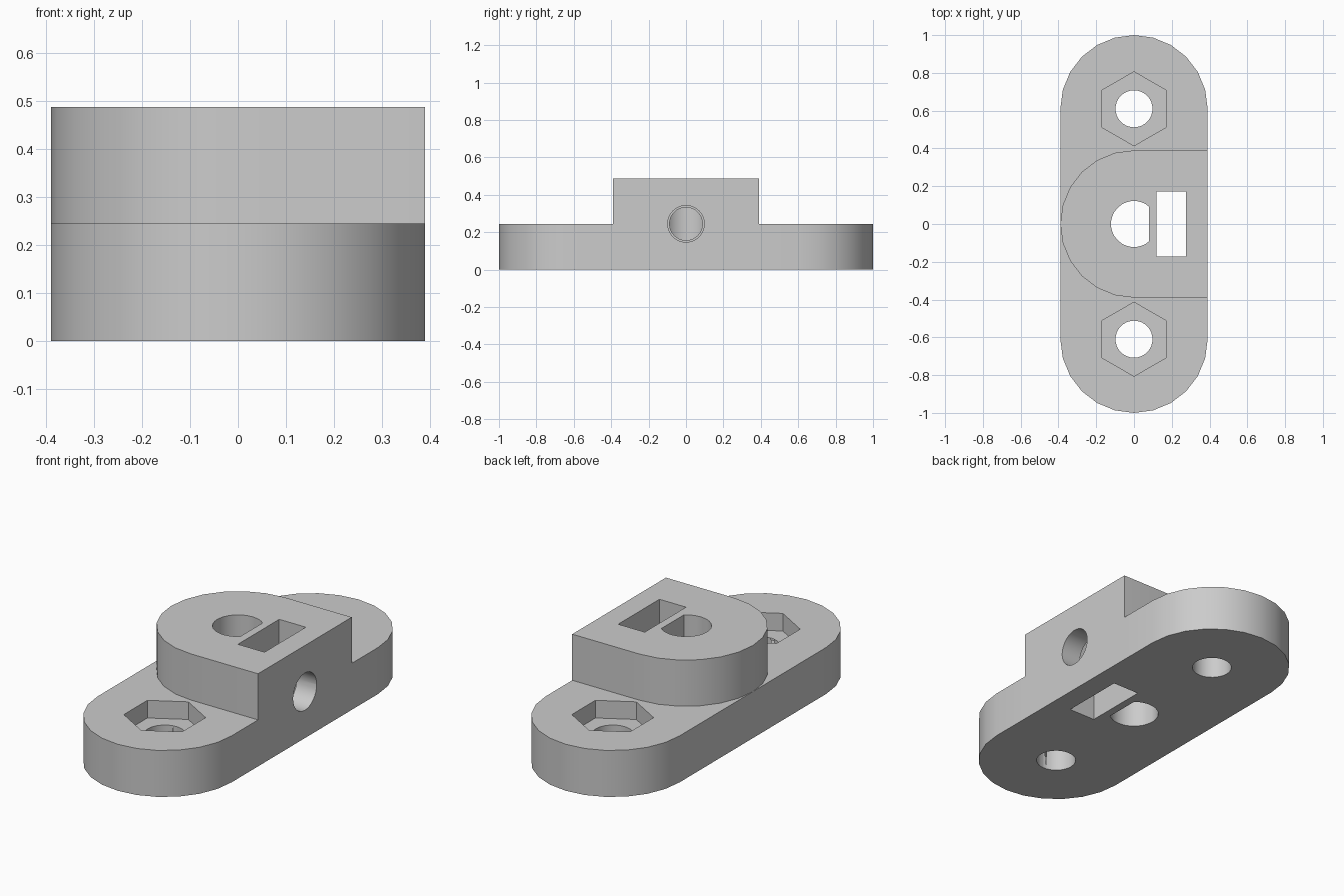
import bpy, bmesh
from math import pi, sin, cos, radians
from mathutils import Matrix

cube = bpy.data.objects.get("Cube")
if cube:
    bpy.data.objects.remove(cube, do_unlink=True)

R = 0.39           # end radius and half width
END = 0.61         # bolt centre distance
PLATE, TOP = 0.245, 0.488

grey = bpy.data.materials.new("Light grey plastic")
grey.use_nodes = True
colour = (0.6, 0.6, 0.6, 1)
grey.diffuse_color = colour
grey.node_tree.nodes["Principled BSDF"].inputs["Base Color"].default_value = colour


def arc(cx, cy, r, start, end, steps):
    angles = [radians(start + (end - start) * i / steps) for i in range(steps + 1)]
    return [(cx + r * cos(a), cy + r * sin(a)) for a in angles]


def circle(cx, cy, r, sides, start=0):
    return arc(cx, cy, r, start, start + 360, sides)[:-1]


def prism(name, outline, z0, z1, matrix=None):
    """Extrude a closed outline between two heights."""
    bm = bmesh.new()
    face = bm.faces.new([bm.verts.new((x, y, z0)) for x, y in outline])
    new = bmesh.ops.extrude_face_region(bm, geom=[face])["geom"]
    verts = [v for v in new if isinstance(v, bmesh.types.BMVert)]
    bmesh.ops.translate(bm, vec=(0, 0, z1 - z0), verts=verts)
    bmesh.ops.recalc_face_normals(bm, faces=bm.faces)
    if matrix:
        bm.transform(matrix)
    mesh = bpy.data.meshes.new(name)
    bm.to_mesh(mesh)
    bm.free()
    mesh.materials.append(grey)
    obj = bpy.data.objects.new(name, mesh)
    bpy.context.collection.objects.link(obj)
    return obj


def combine(target, other, operation):
    mod = target.modifiers.new(other.name, "BOOLEAN")
    mod.operation, mod.solver, mod.object = operation, "EXACT", other
    bpy.context.view_layer.objects.active = target
    bpy.ops.object.modifier_apply(modifier=mod.name)
    bpy.data.objects.remove(other, do_unlink=True)


# Base plate with round ends, and raised block rounded on one side
body = prism("mounting_bracket",
             arc(0, END, R, 0, 180, 12) + arc(0, -END, R, 180, 360, 12), 0, PLATE)
block = prism("raised_block", [(R, -R), (R, R)] + arc(0, 0, R, 90, 270, 12), 0, TOP)
combine(body, block, "UNION")

# Bolt holes with hexagonal nut pockets
for side in (-1, 1):
    combine(body, prism("bolt_hole", circle(0, side * END, 0.098, 32), -0.1, 0.6), "DIFFERENCE")
    combine(body, prism("nut_pocket", circle(0, side * END, 0.196, 6, 30), 0.152, 0.6), "DIFFERENCE")

# D-shaped shaft bore and rectangular nut slot
combine(body, prism("shaft_bore", arc(0, 0, 0.122, 50, 310, 26), -0.1, 0.6), "DIFFERENCE")
slot = [(0.12, -0.172), (0.275, -0.172), (0.275, 0.172), (0.12, 0.172)]
combine(body, prism("nut_slot", slot, -0.1, 0.6), "DIFFERENCE")

# Set screw hole from the flat side into the bore, narrower past the slot
sideways = Matrix.Translation((0, 0, PLATE)) @ Matrix.Rotation(pi / 2, 4, "Y")
for radius, x0, x1 in ((0.098, 0.2, 0.5), (0.088, 0.0, 0.2)):
    combine(body, prism("screw_hole", circle(0, 0, radius, 32), x0, x1, sideways), "DIFFERENCE")

# Smooth the curved walls, keep the edges crisp
bpy.ops.object.select_all(action="DESELECT")
body.select_set(True)
bpy.context.view_layer.objects.active = body
bpy.ops.object.shade_smooth_by_angle(angle=radians(30))
